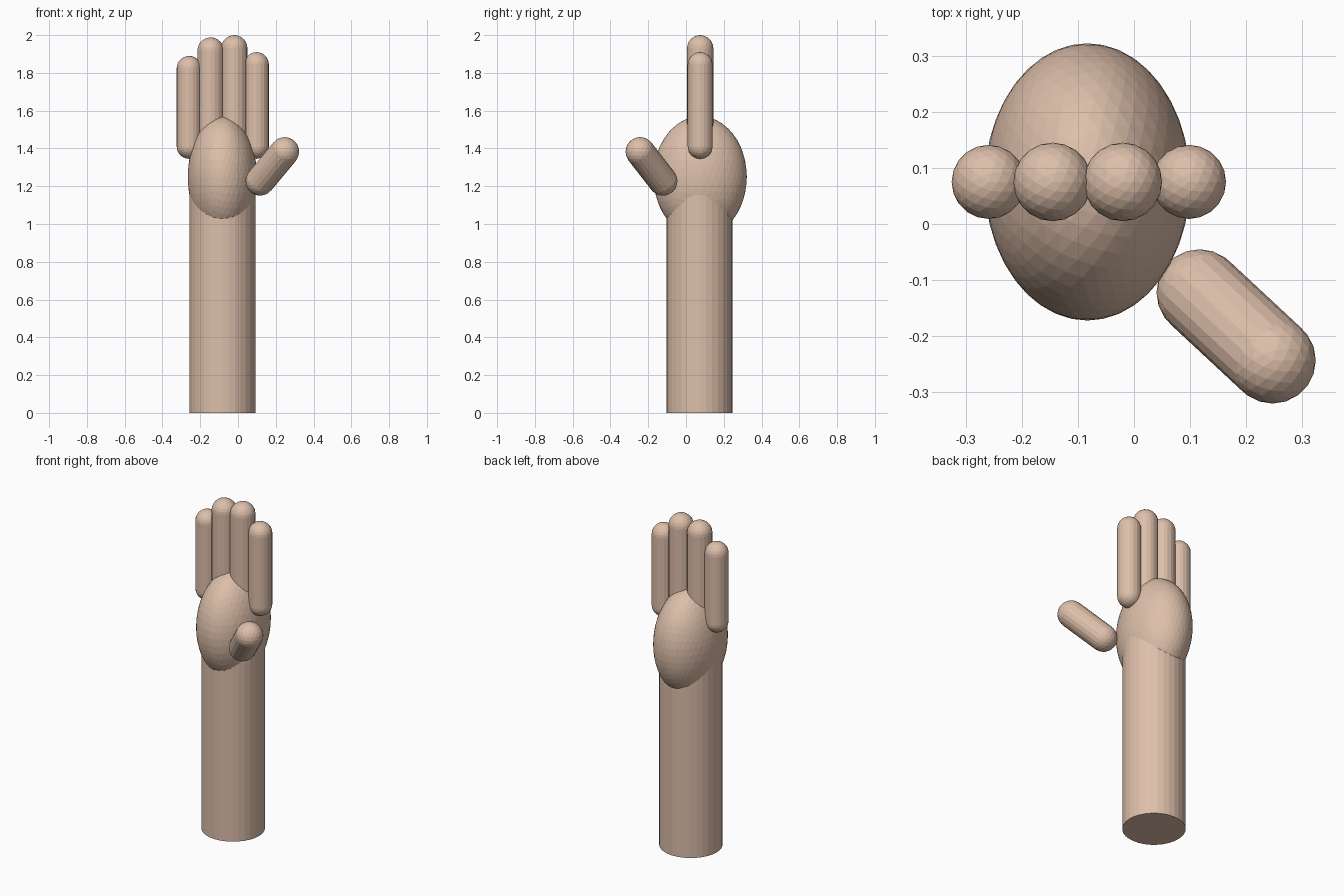
import bpy, bmesh
from mathutils import Vector, Matrix

if "Cube" in bpy.data.objects:
    bpy.data.objects.remove(bpy.data.objects["Cube"])

skin = bpy.data.materials.new("skin")
skin.diffuse_color = (0.72, 0.52, 0.40, 1)
skin.use_nodes = True
skin.node_tree.nodes["Principled BSDF"].inputs["Base Color"].default_value = skin.diffuse_color


def finish(bm, name):
    mesh = bpy.data.meshes.new(name)
    bm.to_mesh(mesh)
    bm.free()
    mesh.materials.append(skin)
    obj = bpy.data.objects.new(name, mesh)
    bpy.context.collection.objects.link(obj)
    return obj


def tube(bm, a, b, r, sides, caps):
    a, b = Vector(a), Vector(b)
    axis = b - a
    m = Matrix.Translation((a + b) / 2) @ axis.to_track_quat('Z', 'Y').to_matrix().to_4x4()
    bmesh.ops.create_cone(bm, cap_ends=caps, segments=sides, radius1=r, radius2=r,
                          depth=axis.length, matrix=m)


def digit(name, a, b, r):
    # round-ended rod between two ball centres
    bm = bmesh.new()
    tube(bm, a, b, r, 20, False)
    d = (Vector(b) - Vector(a)).normalized()
    for centre, out in ((Vector(a), -d), (Vector(b), d)):
        ball = bmesh.ops.create_icosphere(bm, subdivisions=3, radius=r,
                                          matrix=Matrix.Translation(centre))
        # drop the half of the ball hidden inside the rod
        inner = [v for v in ball["verts"] if (v.co - centre).dot(out) < -0.3 * r]
        bmesh.ops.delete(bm, geom=inner, context='VERTS')
    return finish(bm, name)


# forearm
bm = bmesh.new()
tube(bm, (-0.083, 0.072, 0), (-0.083, 0.072, 1.2), 0.175, 32, True)
finish(bm, "forearm")

# palm
bm = bmesh.new()
bmesh.ops.create_icosphere(bm, subdivisions=4, radius=1,
                           matrix=Matrix.Translation((-0.083, 0.075, 1.25))
                           @ Matrix.Diagonal((0.183, 0.247, 0.32, 1)))
finish(bm, "palm")

# fingers: name, x, tip height, radius
for name, x, top, r in (("little_finger", -0.259, 1.89, 0.066),
                        ("ring_finger", -0.145, 1.988, 0.07),
                        ("middle_finger", -0.02, 2.0, 0.07),
                        ("index_finger", 0.098, 1.91, 0.066)):
    digit(name, (x, 0.075, 1.345 + r), (x, 0.075, top - r), r)

# thumb
digit("thumb", (0.117, -0.122, 1.227), (0.247, -0.243, 1.383), 0.077)
